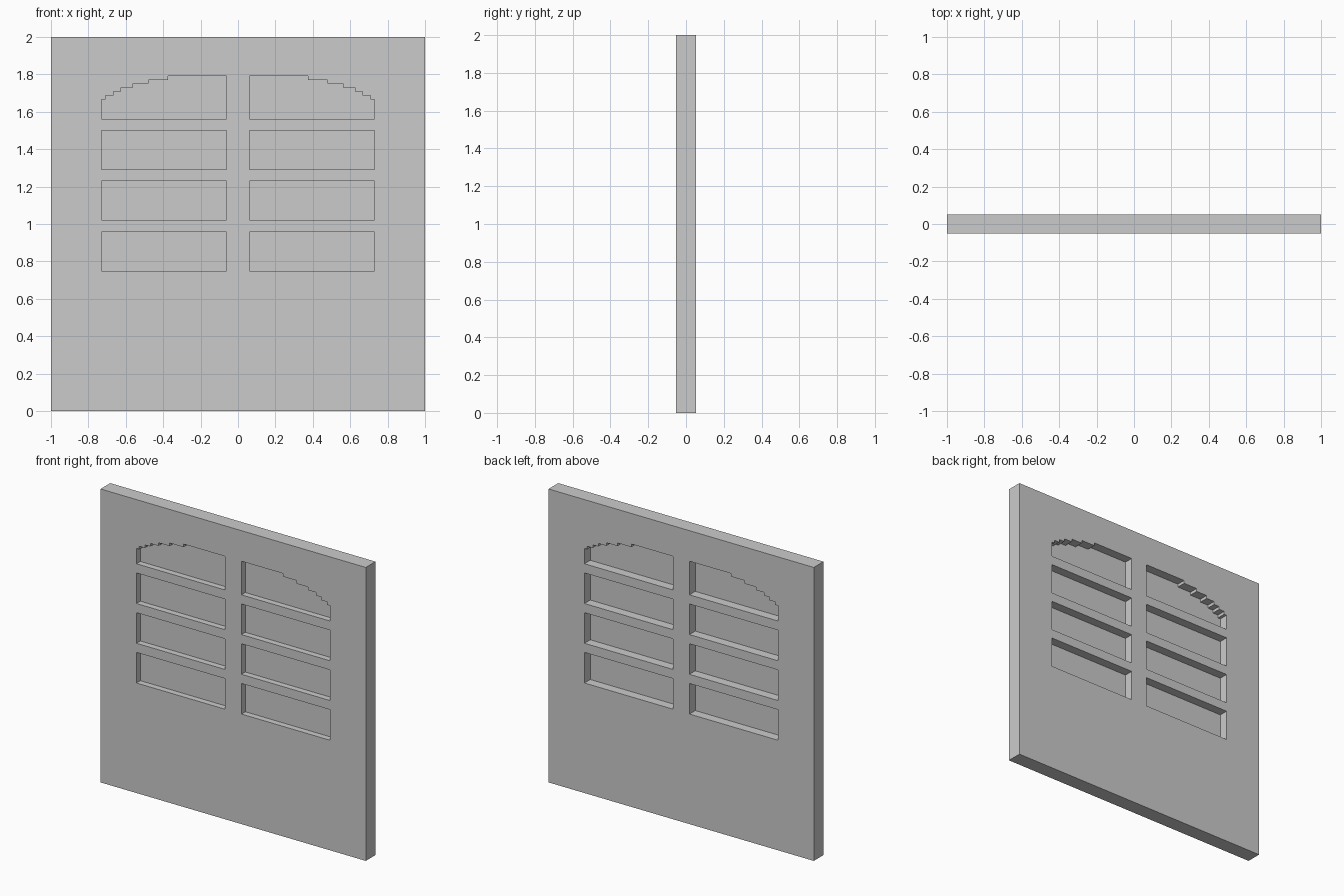
import bpy
from math import pi

if "Cube" in bpy.data.objects:
    bpy.data.objects.remove(bpy.data.objects["Cube"])

U = 1 / 48            # block size: the model lies on a 96-unit grid
HALF_T = 2.5 * U      # half the wall thickness
PANE_Y = -0.5 * U     # panes sit slightly nearer the front


def rect(x0, x1, z0, z1):
    return [(x0, z0), (x1, z0), (x1, z1), (x0, z1)]


def arched():
    # top pane outline with a stepped outer corner
    steps = [35, 34, 32, 30, 27, 23, 18]
    pts = [(3, 75), (35, 75)]
    for i, x in enumerate(steps):
        z = 80 + i
        if i:
            pts.append((x, z - 1))
        pts.append((x, z))
    return pts + [(3, 86)]


def mirrored(pts):
    return [(-x, z) for x, z in reversed(pts)]


def build(name, loops, y, extrude):
    # filled 2D outlines (inner loops become holes), stood upright
    cu = bpy.data.curves.new(name, 'CURVE')
    cu.dimensions = '2D'
    cu.fill_mode = 'BOTH' if extrude else 'FRONT'
    cu.extrude = extrude
    for pts in loops:
        sp = cu.splines.new('POLY')
        sp.points.add(len(pts) - 1)
        for p, (x, z) in zip(sp.points, pts):
            p.co = (x * U, z * U, 0, 1)
        sp.use_cyclic_u = True
    ob = bpy.data.objects.new(name, cu)
    ob.rotation_euler = (pi / 2, 0, 0)
    ob.location.y = y
    bpy.context.collection.objects.link(ob)
    bpy.ops.object.select_all(action='DESELECT')
    ob.select_set(True)
    bpy.context.view_layer.objects.active = ob
    bpy.ops.object.convert(target='MESH')
    bpy.ops.object.transform_apply(location=True, rotation=True, scale=True)
    bpy.ops.object.shade_flat()


# Window openings: three plain rows and an arched top row, on both sides
right = [rect(3, 35, z, z + 10) for z in (36, 49, 62)] + [arched()]
openings = right + [mirrored(p) for p in right]

# Wall slab with the openings cut through
build("wall_frame", [rect(-48, 48, 0, 96)] + openings, 0, HALF_T)

# Thin panes closing the openings
build("window_panes", openings, PANE_Y, 0)
